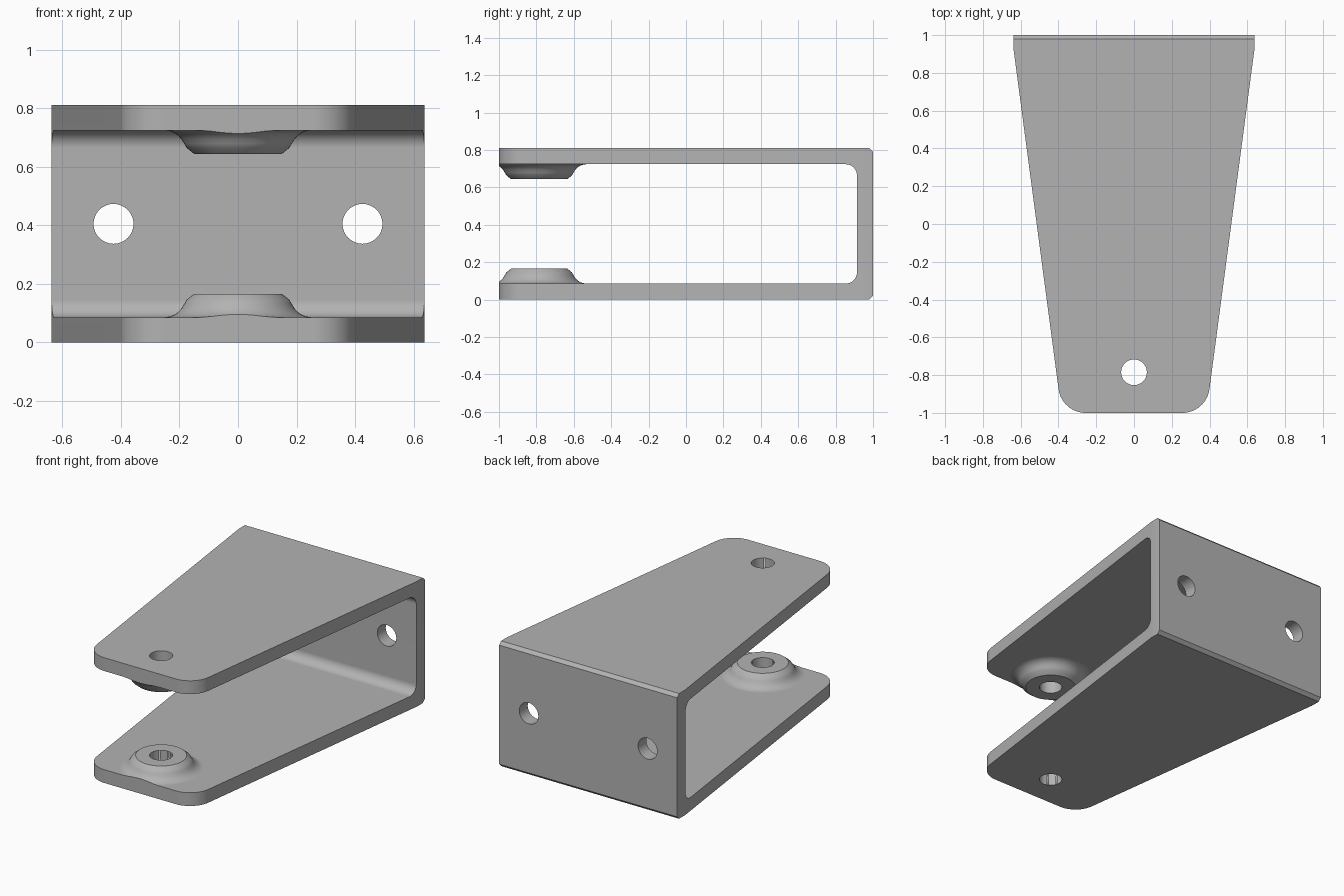
import bpy, bmesh
from math import sin, cos, pi, radians, atan, tan
from mathutils import Matrix, Vector

cube = bpy.data.objects.get("Cube")
if cube:
    bpy.data.objects.remove(cube)

HEIGHT, THICK, BACK_HALF = 0.81, 0.086, 0.637
BOLT_Y, BOLT_R = -0.785, 0.068

metal = bpy.data.materials.new("grey metal")
metal.use_nodes = True
grey = (0.45, 0.45, 0.45, 1)
metal.diffuse_color = grey
metal.node_tree.nodes["Principled BSDF"].inputs["Base Color"].default_value = grey


def finish(name, bm):
    bmesh.ops.recalc_face_normals(bm, faces=bm.faces)
    mesh = bpy.data.meshes.new(name)
    bm.to_mesh(mesh)
    bm.free()
    mesh.materials.append(metal)
    obj = bpy.data.objects.new(name, mesh)
    bpy.context.collection.objects.link(obj)
    return obj


def prism(name, points, direction):
    bm = bmesh.new()
    face = bm.faces.new([bm.verts.new(p) for p in points])
    new = bmesh.ops.extrude_face_region(bm, geom=[face])["geom"]
    bmesh.ops.translate(bm, vec=direction, verts=[v for v in new if isinstance(v, bmesh.types.BMVert)])
    return finish(name, bm)


def arc(cx, cy, r, start, end, steps=10):
    angles = [radians(start + (end - start) * i / steps) for i in range(steps + 1)]
    return [(cx + r * cos(a), cy + r * sin(a)) for a in angles]


def drill(name, location, axis):
    bm = bmesh.new()
    turn = Vector((0, 0, 1)).rotation_difference(Vector(axis)).to_matrix().to_4x4()
    bmesh.ops.create_cone(bm, cap_ends=True, segments=48, radius1=BOLT_R, radius2=BOLT_R,
                          depth=2, matrix=Matrix.Translation(location) @ turn)
    return finish(name, bm)


def boss(name, flip):
    # Turned collar: flat seat, chamfer, then a flare into the plate
    flare = [(0.25, THICK), (0.232, 0.089), (0.217, 0.095), (0.204, 0.104),
             (0.193, 0.116), (0.184, 0.131), (0.175, 0.146), (0.15, 0.166)]
    outline = [(0, 0.04), (0.25, 0.04)] + flare + [(0, 0.166)]
    bm = bmesh.new()
    verts = [bm.verts.new((r, 0, HEIGHT - z if flip else z)) for r, z in outline]
    edges = [bm.edges.new(pair) for pair in zip(verts, verts[1:])]
    bmesh.ops.spin(bm, geom=verts + edges, cent=(0, 0, 0), axis=(0, 0, 1),
                   angle=2 * pi, steps=64)
    bmesh.ops.remove_doubles(bm, verts=bm.verts, dist=0.0001)
    bmesh.ops.translate(bm, vec=(0, BOLT_Y, 0), verts=bm.verts)
    return finish(name, bm)


def combine(target, tool, operation):
    mod = target.modifiers.new(operation, 'BOOLEAN')
    mod.operation, mod.solver, mod.object = operation, 'EXACT', tool
    bpy.context.view_layer.objects.active = target
    bpy.ops.object.modifier_apply(modifier=mod.name)
    bpy.data.objects.remove(tool)


# U-shaped side profile with chamfered back edges and filleted inside corners
c, fillet, inner = 0.02, 0.06, 1 - THICK
profile = [(-1.1, 0), (1 - c, 0), (1, c), (1, HEIGHT - c), (1 - c, HEIGHT), (-1.1, HEIGHT),
           (-1.1, HEIGHT - THICK)]
profile += arc(inner - fillet, HEIGHT - THICK - fillet, fillet, 90, 0)
profile += arc(inner - fillet, THICK + fillet, fillet, 0, -90)
profile += [(-1.1, THICK)]
bracket = prism("bracket", [(-0.8, y, z) for y, z in profile], (1.6, 0, 0))

for flip in (False, True):
    combine(bracket, boss("collar", flip), 'UNION')

# Tapered plan outline with rounded front corners
slope, radius, knee = 0.1324, 0.145, 0.92
lean = atan(slope)
front_half = BACK_HALF - slope * (knee + 1)
corner_x = front_half - radius * tan((pi / 2 - lean) / 2)
half = arc(corner_x, -1 + radius, radius, -90, -lean * 180 / pi, 14)
half += [(BACK_HALF, knee), (BACK_HALF, 1.1)]
plan = half + [(-x, y) for x, y in reversed(half)]
combine(bracket, prism("plan_trim", [(x, y, -0.2) for x, y in plan], (0, 0, 1.3)), 'INTERSECT')

# Pivot hole through both plates, two mounting holes in the back
combine(bracket, drill("pivot_drill", (0, BOLT_Y, 0.4), (0, 0, 1)), 'DIFFERENCE')
for side in (-1, 1):
    combine(bracket, drill("mount_drill", (side * 0.425, 1, HEIGHT / 2), (0, 1, 0)), 'DIFFERENCE')

# Smooth curves, crisp edges
bpy.ops.object.select_all(action='DESELECT')
bracket.select_set(True)
bpy.context.view_layer.objects.active = bracket
bpy.ops.object.shade_smooth_by_angle(angle=radians(28))
weighted = bracket.modifiers.new("even shading", 'WEIGHTED_NORMAL')
weighted.keep_sharp = True
